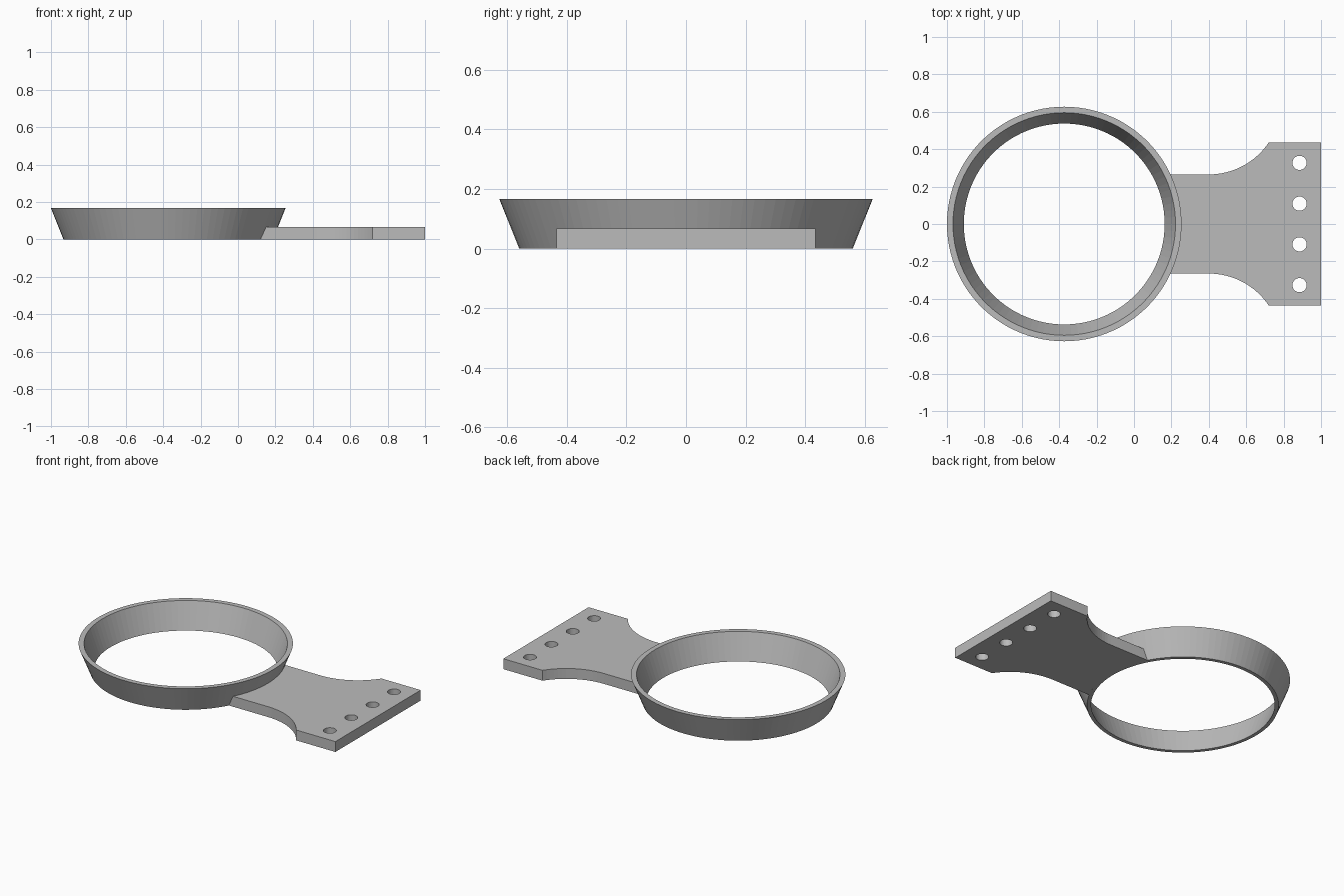
import bpy
import bmesh
from math import sin, cos, asin, radians, pi, hypot

cube = bpy.data.objects.get("Cube")
if cube:
    bpy.data.objects.remove(cube, do_unlink=True)

grey = bpy.data.materials.new("plain grey")
grey.use_nodes = True
COLOUR = (0.5, 0.5, 0.5, 1)
grey.diffuse_color = COLOUR
grey.node_tree.nodes["Principled BSDF"].inputs["Base Color"].default_value = COLOUR

CX = -0.373                      # ring centre
RING_H, PLATE_H = 0.167, 0.067
OUT_LOW, OUT_TOP = 0.56, 0.627   # outer cone radii
IN_LOW, IN_TOP = 0.537, 0.595    # inner cone radii
NECK, END = 0.265, 0.435         # plate half widths


def finish(name, bm):
    bmesh.ops.recalc_face_normals(bm, faces=bm.faces)
    mesh = bpy.data.meshes.new(name)
    bm.to_mesh(mesh)
    bm.free()
    mesh.materials.append(grey)
    obj = bpy.data.objects.new(name, mesh)
    bpy.context.collection.objects.link(obj)
    return obj


def add_loop(bm, points):
    verts = [bm.verts.new((x, y, 0)) for x, y in points]
    return [bm.edges.new((v, verts[i - 1])) for i, v in enumerate(verts)]


def circle(x, y, r, n):
    return [(x + r * cos(2 * pi * i / n), y + r * sin(2 * pi * i / n)) for i in range(n)]


# Flared ring: four circles bridged around the wall section
bm = bmesh.new()
section = [(OUT_LOW, 0), (OUT_TOP, RING_H), (IN_TOP, RING_H), (IN_LOW, 0)]
SEG = 100
loops = [[bm.verts.new((x, y, z)) for x, y in circle(CX, 0, r, SEG)] for r, z in section]
for k in range(4):
    a, b = loops[k - 1], loops[k]
    for i in range(SEG):
        bm.faces.new((a[i - 1], a[i], b[i], b[i - 1]))
finish("flared_ring", bm)

# Mounting plate outline: ring arc, straight neck, concave flare, square end
bm = bmesh.new()
fx, fw = 0.4, 0.32               # flare start and length
rise = END - NECK
fr = (fw ** 2 + rise ** 2) / (2 * rise)
sweep = asin(fw / fr)
half = [(fx + fr * sin(sweep * i / 16), NECK + fr - fr * cos(sweep * i / 16))
        for i in range(17)] + [(1, END)]
arc = asin(NECK / OUT_LOW)
inner = [(CX + OUT_LOW * cos(arc * t / 8), OUT_LOW * sin(arc * t / 8)) for t in range(-8, 9)]
outline = inner + half + [(x, -y) for x, y in reversed(half)]
edges = add_loop(bm, outline)

# Row of bolt holes
for y in (-0.327, -0.109, 0.109, 0.327):
    edges += add_loop(bm, circle(0.885, y, 0.038, 32))
bmesh.ops.triangle_fill(bm, use_beauty=True, edges=edges)

# Thicken, then slope the inner end along the ring wall
ext = bmesh.ops.extrude_face_region(bm, geom=bm.faces[:], use_keep_orig=True)
slope = (OUT_TOP - OUT_LOW) / RING_H
for v in ext["geom"]:
    if isinstance(v, bmesh.types.BMVert):
        v.co.z = PLATE_H
        d = hypot(v.co.x - CX, v.co.y)
        if abs(d - OUT_LOW) < 0.001:
            v.co.x += slope * PLATE_H
finish("mounting_plate", bm)
